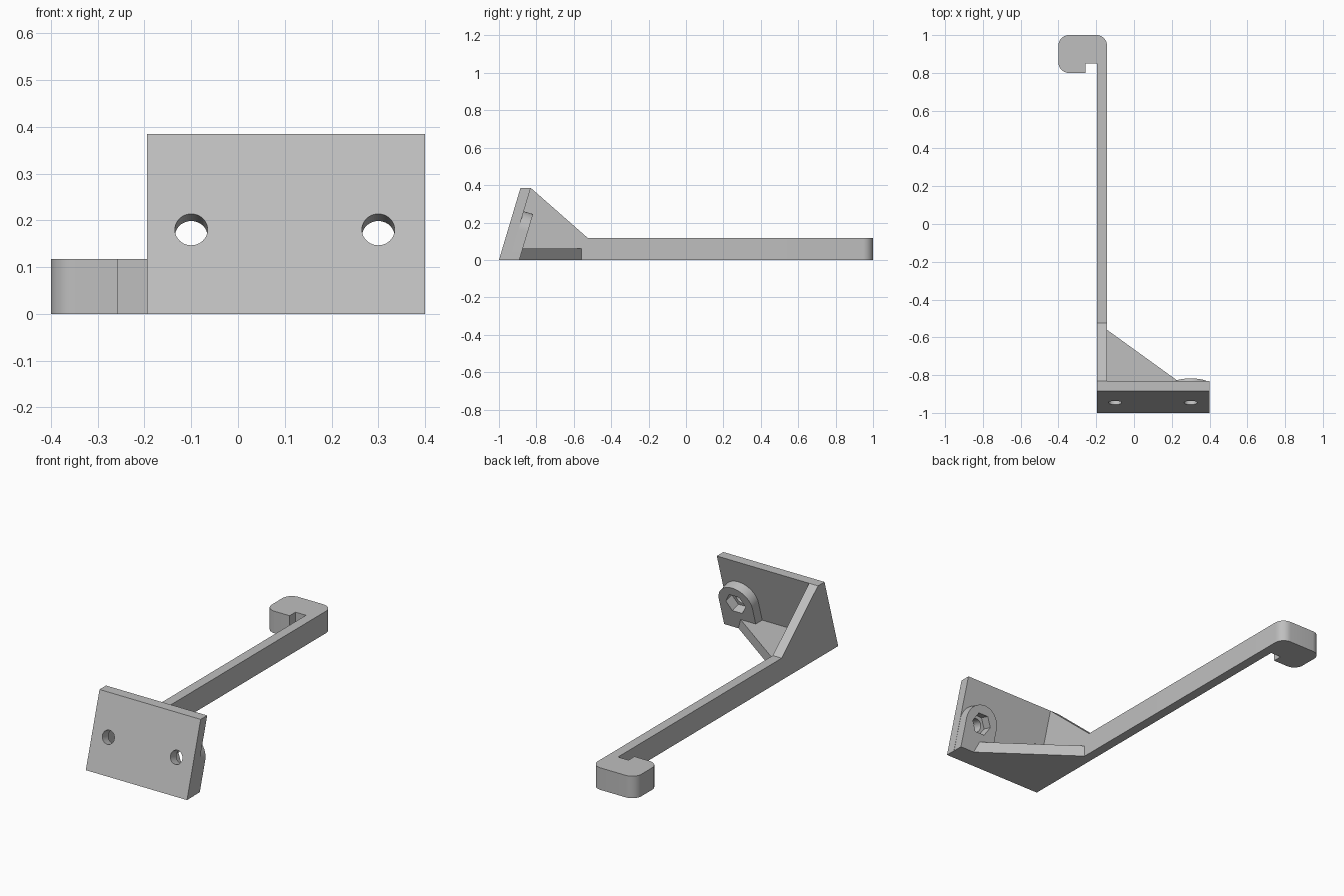
import bpy, bmesh
from math import sin, cos, pi, radians
from mathutils import Matrix, Vector

if "Cube" in bpy.data.objects:
    bpy.data.objects.remove(bpy.data.objects["Cube"], do_unlink=True)

grey = bpy.data.materials.new("light_grey_plastic")
grey.use_nodes = True
COLOUR = (0.52, 0.52, 0.52, 1)
grey.diffuse_color = COLOUR
grey.node_tree.nodes["Principled BSDF"].inputs["Base Color"].default_value = COLOUR


def frame(u, v, n, origin=(0, 0, 0)):
    """Matrix whose columns are the outline axes, the extrusion axis and the origin."""
    m = Matrix((u, v, n)).transposed().to_4x4()
    m.translation = Vector(origin)
    return m


def prism(name, outline, lo, hi, matrix, floor_cut=False):
    """Extrude a 2D outline from lo to hi along the third axis of the frame."""
    bm = bmesh.new()
    face = bm.faces.new([bm.verts.new((a, b, lo)) for a, b in outline])
    ext = bmesh.ops.extrude_face_region(bm, geom=[face])["geom"]
    bmesh.ops.translate(bm, vec=(0, 0, hi - lo),
                        verts=[g for g in ext if isinstance(g, bmesh.types.BMVert)])
    bm.transform(matrix)
    if floor_cut:
        bmesh.ops.bisect_plane(bm, geom=bm.verts[:] + bm.edges[:] + bm.faces[:],
                               plane_co=(0, 0, 0), plane_no=(0, 0, 1), clear_inner=True)
        bmesh.ops.holes_fill(bm, edges=[e for e in bm.edges if e.is_boundary])
    bmesh.ops.recalc_face_normals(bm, faces=bm.faces[:])
    mesh = bpy.data.meshes.new(name)
    bm.to_mesh(mesh)
    bm.free()
    mesh.materials.append(grey)
    obj = bpy.data.objects.new(name, mesh)
    bpy.context.scene.collection.objects.link(obj)
    return obj


def arc(cx, cy, r, start, end, steps):
    return [(cx + r * cos(radians(start + (end - start) * i / steps)),
             cy + r * sin(radians(start + (end - start) * i / steps))) for i in range(steps + 1)]


def cut(obj, cutter):
    mod = obj.modifiers.new("hole", "BOOLEAN")
    mod.operation = "DIFFERENCE"
    mod.solver = "EXACT"
    mod.object = cutter
    cutter.hide_render = True
    cutter.hide_viewport = True
    cutter.display_type = "WIRE"


X, Y, Z = Vector((1, 0, 0)), Vector((0, 1, 0)), Vector((0, 0, 1))
FLAT = frame(X, Y, Z)           # outline seen from above, extruded up
SIDE = frame(Y, Z, X)           # outline seen from the side, extruded across

# Mounting plate, leaning back
lean = Vector((0, 0.115, 0.385)).normalized()
SLOPE = frame(X, lean, X.cross(lean) * -1, (0, -1, 0))
plate_depth = 0.055 * lean.z
plate = prism("mounting_plate", [(-1, 0), (-0.885, 0.385), (-0.83, 0.385), (-0.945, 0)],
              -0.195, 0.4, SIDE)

# Round screw holes square to the plate
hole_v = 0.18 / lean.z
for side, x in (("right", -0.1), ("left", 0.3)):
    cutter = prism(side + "_hole_cutter", arc(x, hole_v, 0.035, 0, 352.5, 47), -0.1, 0.12, SLOPE)
    cut(plate, cutter)

# Nut boss with a hexagonal pocket behind the left hole
boss_outline = arc(0.3, hole_v, 0.099, 0, 180, 32) + [(0.201, -0.1), (0.399, -0.1)]
boss = prism("nut_boss", boss_outline, plate_depth, plate_depth + 0.052, SLOPE, floor_cut=True)
cut(boss, prism("nut_pocket_cutter", arc(0.3, hole_v, 0.058, 0, 300, 5), 0, 0.2, SLOPE))

# Upright brace tying the plate to the arm
prism("side_brace", [(-0.945, 0), (-0.83, 0.385), (-0.525, 0.117), (-0.525, 0)],
      -0.195, -0.143, SIDE)

# Floor gusset
prism("floor_gusset", [(-0.143, -0.56), (-0.143, -0.945), (0.39, -0.945)], 0, 0.06, FLAT)

# Long arm ending in a rounded hook
r = 0.055
hook = [(-0.195, -0.525), (-0.143, -0.525)]
hook += arc(-0.143 - r, 1 - r, r, 0, 90, 10)
hook += arc(-0.4 + r, 1 - r, r, 90, 180, 10)
hook += arc(-0.4 + r, 0.8 + r, r, 180, 270, 10)
hook += [(-0.257, 0.8), (-0.257, 0.85), (-0.195, 0.85)]
prism("arm_and_hook", hook, 0, 0.117, FLAT)

# Smooth the curved walls and keep the corners sharp
for obj in bpy.context.scene.objects:
    obj.select_set(obj.type == "MESH" and not obj.hide_render)
bpy.context.view_layer.objects.active = plate
bpy.ops.object.shade_smooth_by_angle(angle=radians(30))
